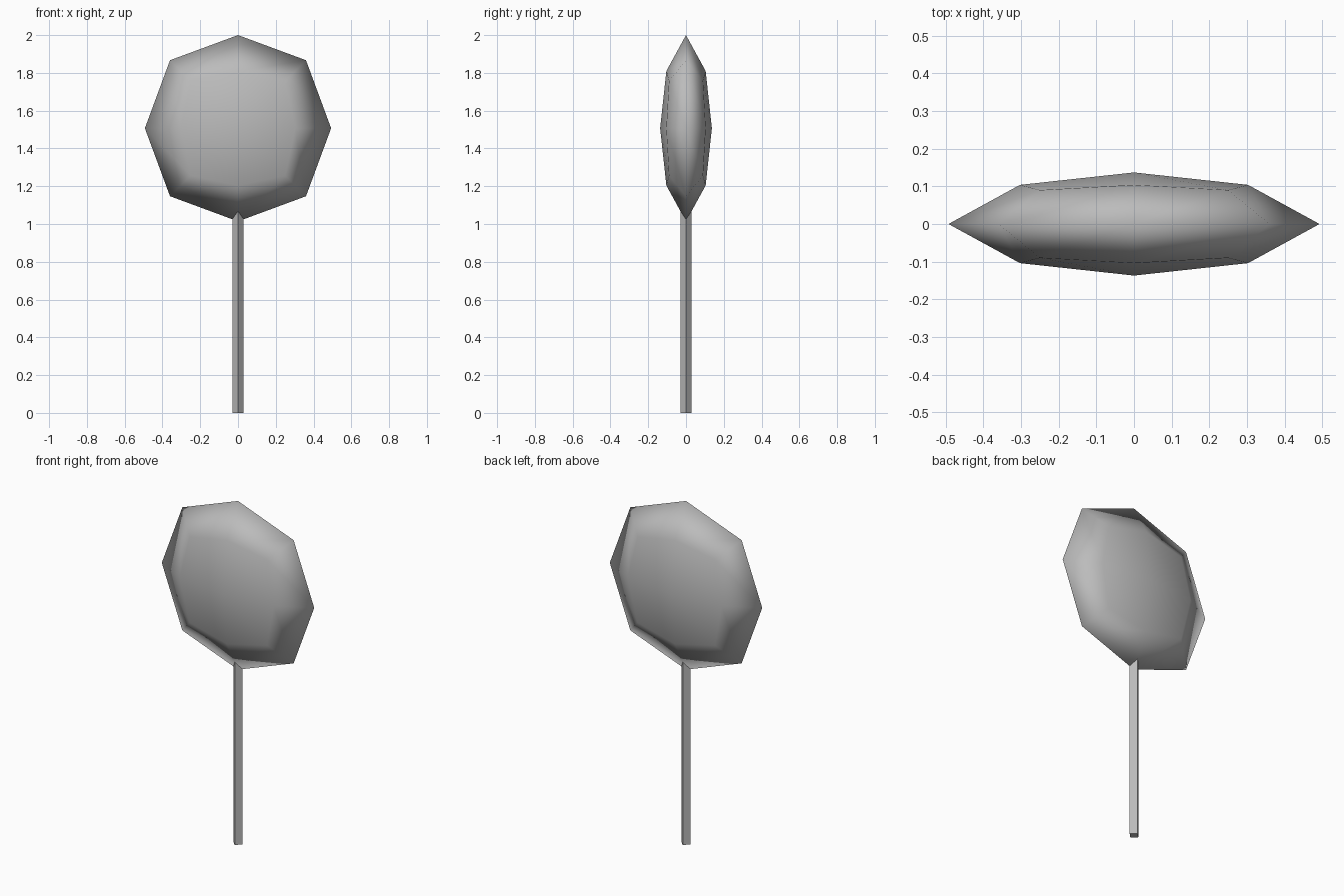
import bpy, bmesh, math

cube = bpy.data.objects.get("Cube")
if cube:
    bpy.data.objects.remove(cube, do_unlink=True)

grey = bpy.data.materials.new("plain grey")
grey.use_nodes = True
colour = (0.5, 0.5, 0.5, 1)
grey.diffuse_color = colour
grey.node_tree.nodes["Principled BSDF"].inputs["Base Color"].default_value = colour


def add_object(name, bm, z, smooth):
    bmesh.ops.recalc_face_normals(bm, faces=bm.faces)
    mesh = bpy.data.meshes.new(name)
    bm.to_mesh(mesh)
    bm.free()
    mesh.materials.append(grey)
    for face in mesh.polygons:
        face.use_smooth = smooth
    obj = bpy.data.objects.new(name, mesh)
    obj.location.z = z
    bpy.context.collection.objects.link(obj)


# Head: a once-divided cube rounded into a flat, eight-sided lens
RIM = {1: 0.493, 2: 0.36}                                # reach by axes used
SIDE = {0: (0, 0.137), 1: (0.303, 0.104), 2: (0.25, 0.09)}  # reach, depth
bm = bmesh.new()
bmesh.ops.create_cube(bm, size=2)
bmesh.ops.subdivide_edges(bm, edges=bm.edges[:], cuts=1, use_grid_fill=True)
for v in bm.verts:
    sx, sy, sz = (round(c) for c in v.co)
    axes = abs(sx) + abs(sz)
    reach, depth = SIDE[axes] if sy else (RIM[axes], 0)
    v.co = (sx * reach, sy * depth, sz * reach)
add_object("head", bm, 1.507, True)

# Stick: a thin square bar with a corner facing forward
bm = bmesh.new()
bmesh.ops.create_cone(bm, cap_ends=True, segments=4, radius1=0.03,
                      radius2=0.03, depth=1.1)
# make sure the corners lie on the x and y axes
for v in bm.verts:
    angle = round(math.atan2(v.co.y, v.co.x) / (math.pi / 2)) * math.pi / 2
    v.co.x, v.co.y = 0.03 * math.cos(angle), 0.03 * math.sin(angle)
add_object("stick", bm, 0.55, False)
